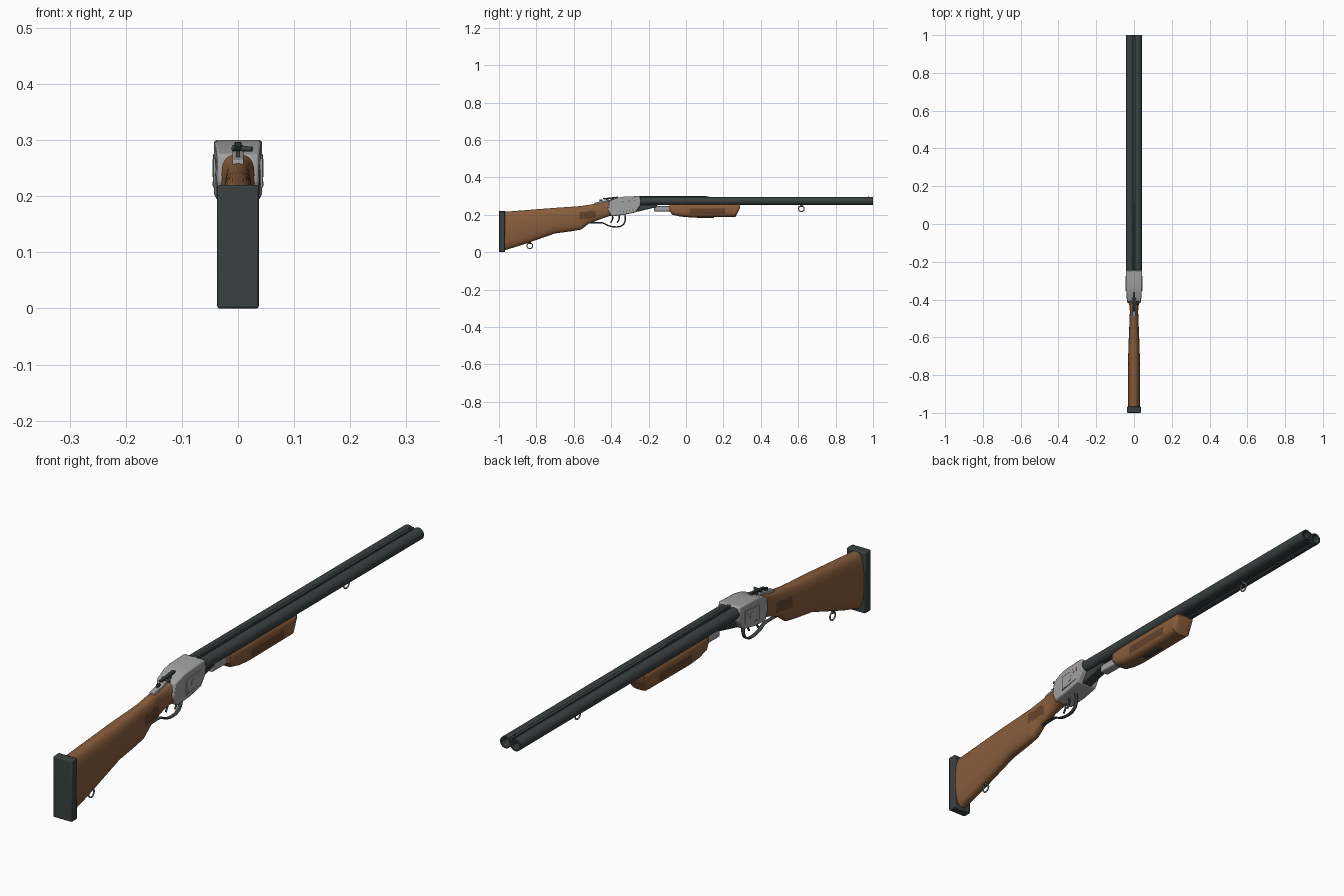
import bpy, bmesh, math
from mathutils import Vector

if "Cube" in bpy.data.objects:
    bpy.data.objects.remove(bpy.data.objects["Cube"])


def mat(name, c):
    m = bpy.data.materials.new(name)
    m.diffuse_color = (*c, 1)
    m.use_nodes = True
    m.node_tree.nodes["Principled BSDF"].inputs["Base Color"].default_value = m.diffuse_color
    return m


WOOD = mat("walnut", (0.25, 0.11, 0.045))
GRIP = mat("dark_walnut", (0.13, 0.055, 0.025))
STEEL = mat("brushed_steel", (0.36, 0.36, 0.36))
GUN = mat("blued_steel", (0.042, 0.052, 0.052))


def make(name, bm, *mats, smooth=True, bevel=0):
    bmesh.ops.recalc_face_normals(bm, faces=bm.faces)
    me = bpy.data.meshes.new(name)
    bm.to_mesh(me)
    bm.free()
    for m in mats:
        me.materials.append(m)
    ob = bpy.data.objects.new(name, me)
    bpy.context.collection.objects.link(ob)
    if bevel:
        b = ob.modifiers.new("bevel", 'BEVEL')
        b.width, b.segments = bevel, 2
    if smooth:
        bpy.ops.object.select_all(action='DESELECT')
        ob.select_set(True)
        bpy.context.view_layer.objects.active = ob
        bpy.ops.object.shade_smooth_by_angle(angle=math.radians(35))
    return ob


def loft(rings):
    """Bridge equal-length rings and cap both ends."""
    bm = bmesh.new()
    vs = [[bm.verts.new(p) for p in r] for r in rings]
    n = len(vs[0])
    for a, b in zip(vs, vs[1:]):
        for i in range(n):
            j = (i + 1) % n
            bm.faces.new((a[i], a[j], b[j], b[i]))
    bm.faces.new(vs[0])
    bm.faces.new(vs[-1])
    return bm


def side_profile(name, pts, hw, m, bevel=0.003):
    """Extrude a (y, z) outline across x; hw is a half width or a function of y."""
    f = hw if callable(hw) else (lambda y: hw)
    return make(name, loft([[(s * f(y), y, z) for y, z in pts] for s in (-1, 1)]), m, bevel=bevel)


def box(name, x, y, z, m, bevel=0.002):
    bm = loft([[(x[0], yy, z[0]), (x[1], yy, z[0]), (x[1], yy, z[1]), (x[0], yy, z[1])] for yy in y])
    return make(name, bm, m, bevel=bevel)


def cyl(name, a, b, r, m, n=20, bore=0, depth=0):
    """Cylinder from a to b, optionally bored out at the b end."""
    a, b = Vector(a), Vector(b)
    d = (b - a).normalized()
    u = d.orthogonal().normalized()
    w = d.cross(u)
    ring = lambda c, q: [c + q * (u * math.cos(t * math.tau / n) + w * math.sin(t * math.tau / n)) for t in range(n)]
    rings = [ring(a, r), ring(b, r)]
    if bore:
        rings += [ring(b, bore), ring(b - d * depth, bore)]
    return make(name, loft(rings), m)


def wire(name, pts, r, m, widen=1, cyclic=False):
    """Round wire along points, optionally flattened by widening in x."""
    cu = bpy.data.curves.new(name, 'CURVE')
    cu.dimensions = '3D'
    cu.bevel_depth, cu.bevel_resolution, cu.use_fill_caps = r, 2, True
    s = cu.splines.new('BEZIER')
    s.bezier_points.add(len(pts) - 1)
    for p, c in zip(s.bezier_points, pts):
        p.co = c
        p.handle_left_type = p.handle_right_type = 'AUTO'
    s.use_cyclic_u = cyclic
    s.resolution_u = 6
    cu.materials.append(m)
    ob = bpy.data.objects.new(name, cu)
    bpy.context.collection.objects.link(ob)
    ob.scale.x = widen
    return ob


def wooden(name, stations, power, panel, step=0.008, n=40):
    """Rounded wooden body through (y, half width, z low, z high), with grip panels on its sides."""
    rings = []
    for s, t in zip(stations, stations[1:]):
        k = max(1, round((t[0] - s[0]) / step))
        for i in range(k + (t is stations[-1])):
            y, w, lo, hi = (p + (q - p) * i / k for p, q in zip(s, t))
            ring = []
            for j in range(n):
                a = (j + 0.5) * math.tau / n
                c, d = math.cos(a), math.sin(a)
                ring.append((w * math.copysign(abs(c) ** (2 / power), c), y,
                             (lo + hi) / 2 + (hi - lo) / 2 * math.copysign(abs(d) ** (2 / power), d)))
            rings.append(ring)
    bm = loft(rings)
    for f in bm.faces:
        c = f.calc_center_median()
        if len(f.verts) == 4 and panel(c.y, c.z):
            f.material_index = 1
    return make(name, bm, WOOD, GRIP)


# Butt stock and recoil pad
wooden("butt_stock", [
    (-0.97, 0.033, 0.010, 0.216), (-0.88, 0.033, 0.037, 0.223), (-0.70, 0.031, 0.100, 0.237),
    (-0.61, 0.028, 0.112, 0.243), (-0.56, 0.026, 0.121, 0.247), (-0.52, 0.024, 0.152, 0.253),
    (-0.46, 0.022, 0.175, 0.263), (-0.43, 0.025, 0.186, 0.270), (-0.40, 0.034, 0.195, 0.276)],
    2.6, lambda y, z: -0.57 < y < -0.485 and abs(z - 0.197 - 0.12 * (y + 0.53)) < 0.019)
box("recoil_pad", (-0.037, 0.037), (-1.0, -0.967), (0.0, 0.22), GUN, 0.004)

# Fore-end and its iron
wooden("fore_end", [
    (-0.088, 0.030, 0.218, 0.262), (-0.072, 0.035, 0.200, 0.262), (-0.03, 0.038, 0.190, 0.264),
    (0.02, 0.039, 0.186, 0.264), (0.265, 0.039, 0.188, 0.264), (0.29, 0.033, 0.238, 0.262)],
    3.2, lambda y, z: 0.02 < y < 0.21 and 0.205 < z < 0.236 - 0.12 * max(0, 0.05 - y))
box("fore_end_iron", (-0.017, 0.017), (-0.17, -0.07), (0.218, 0.246), STEEL, 0.004)
box("fore_end_latch", (-0.010, 0.010), (0.06, 0.15), (0.182, 0.190), GUN)

# Barrels with ribs and front bead
for s, side in ((-1, "left"), (1, "right")):
    cyl(f"{side}_barrel", (s * 0.0203, -0.26, 0.2735), (s * 0.0203, 1.0, 0.2735), 0.0212, GUN,
        n=32, bore=0.0165, depth=0.25)
side_profile("top_rib", [(-0.25, 0.275), (-0.25, 0.299), (0.11, 0.299), (0.13, 0.295), (0.995, 0.294), (0.995, 0.275)],
             0.006, GUN, 0.001)
box("lower_rib", (-0.006, 0.006), (-0.25, 0.99), (0.255, 0.268), GUN, 0.001)
cyl("front_bead", (0, 0.975, 0.292), (0, 0.975, 0.2985), 0.003, GUN, 10)

# Barrel lug under the breech
side_profile("barrel_lug", [(-0.27, 0.262), (-0.27, 0.214), (-0.235, 0.222), (-0.16, 0.240), (-0.15, 0.262)], 0.020, GUN)

# Receiver, narrower towards the stock
receiver_width = lambda y: 0.043 if y > -0.36 else 0.043 - (-0.36 - y) * 0.12
side_profile("receiver", [
    (-0.418, 0.228), (-0.410, 0.274), (-0.365, 0.291), (-0.33, 0.297), (-0.245, 0.300),
    (-0.242, 0.252), (-0.268, 0.213), (-0.33, 0.200), (-0.40, 0.191)], receiver_width, STEEL, 0.005)

# Side plates and pins on both sides
for s, side in ((-1, "left"), (1, "right")):
    bm = loft([[(s * x, y, z) for y, z in ((-0.355, 0.215), (-0.355, 0.268), (-0.275, 0.275), (-0.275, 0.228))]
               for x in (0.040, 0.0442)])
    make(f"{side}_side_plate", bm, STEEL, bevel=0.0008)
    for i, (y, z, r) in enumerate(((-0.315, 0.247, 0.013), (-0.34, 0.222, 0.004), (-0.29, 0.262, 0.004))):
        cyl(f"{side}_pin_{i}", (s * 0.042, y, z), (s * 0.0452, y, z), r, STEEL)

# Tang, opening lever and safety
side_profile("tang", [(-0.49, 0.250), (-0.49, 0.264), (-0.43, 0.277), (-0.39, 0.282), (-0.39, 0.255)], 0.010, STEEL, 0.002)
cyl("lever_pivot", (0, -0.395, 0.270), (0, -0.395, 0.291), 0.009, GUN)
side_profile("opening_lever", [(-0.44, 0.282), (-0.445, 0.288), (-0.41, 0.292), (-0.365, 0.297), (-0.36, 0.288)], 0.006, GUN, 0.0015)
cyl("lever_thumb_piece", (-0.010, -0.415, 0.286), (0.025, -0.425, 0.284), 0.0048, GUN, 12)
box("safety_catch", (-0.004, 0.004), (-0.462, -0.446), (0.268, 0.281), GUN, 0.001)

# Trigger guard and two triggers
wire("trigger_guard", [(0, y, z) for y, z in (
    (-0.525, 0.157), (-0.48, 0.157), (-0.445, 0.156), (-0.415, 0.142), (-0.38, 0.135), (-0.345, 0.141),
    (-0.328, 0.160), (-0.326, 0.205))], 0.0035, GUN, 2.2)
for i, (x, y) in enumerate(((-0.006, -0.40), (0.006, -0.365))):
    wire(f"trigger_{i + 1}", [(x, y + 0.004, 0.205), (x, y + 0.008, 0.180), (x, y - 0.003, 0.158)], 0.0035, GUN)

# Sling swivels
for name, y, z, top in (("rear", -0.835, 0.034, 0.06), ("front", 0.617, 0.232, 0.262)):
    ring = [(0, y + 0.015 * math.cos(a * math.tau / 8), z + 0.015 * math.sin(a * math.tau / 8)) for a in range(8)]
    wire(f"{name}_sling_ring", ring, 0.0028, STEEL, cyclic=True)
    cyl(f"{name}_sling_stud", (0, y, z + 0.010), (0, y, top), 0.006, GUN, 12)
